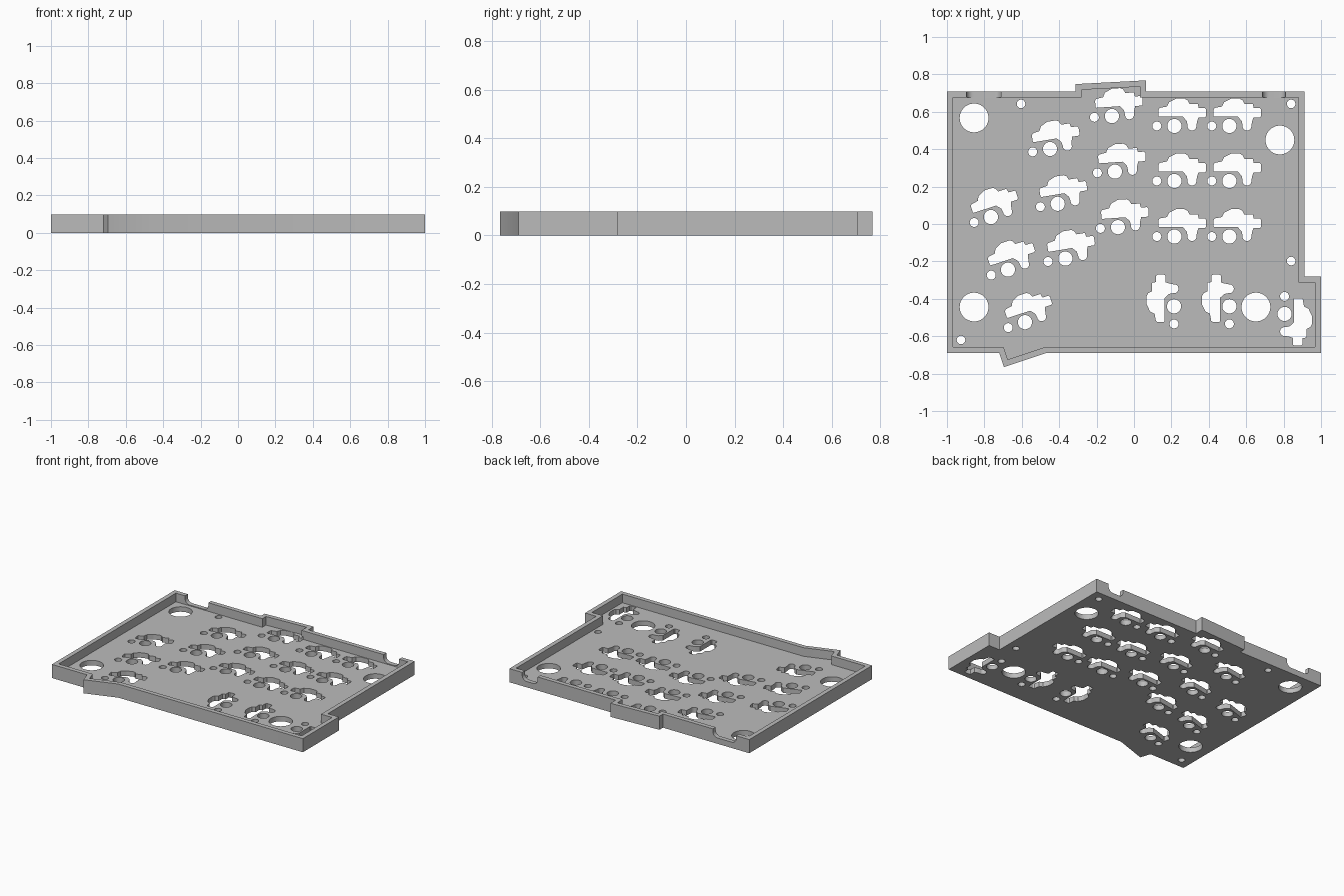
import bpy
import bmesh
from math import cos, sin, pi, radians
from mathutils import Matrix, Vector

if "Cube" in bpy.data.objects:
    bpy.data.objects.remove(bpy.data.objects["Cube"])

HEIGHT, FLOOR, WALL = 0.098, 0.036, 0.032


def arc(cx, cy, r, a0=0, a1=360, n=32):
    """Points along an arc; a full circle leaves out the repeated end point."""
    full = a1 - a0 == 360
    count = n if full else n + 1
    return [(cx + r * cos(radians(a0 + (a1 - a0) * i / n)),
             cy + r * sin(radians(a0 + (a1 - a0) * i / n))) for i in range(count)]


def inset(points, d):
    """Mitred inward offset of a counter-clockwise outline."""
    result = []
    for i, p in enumerate(points):
        a, b, c = Vector(points[i - 1]), Vector(p), Vector(points[(i + 1) % len(points)])
        u, v = (b - a).normalized(), (c - b).normalized()
        n1, n2 = Vector((-u.y, u.x)), Vector((-v.y, v.x))
        result.append(tuple(b + (n1 + n2) * d / (1 + n1.dot(n2))))
    return result


def prisms(name, outlines, z0, z1, matrix=Matrix()):
    """One object made of closed vertical prisms."""
    bm = bmesh.new()
    for pts in outlines:
        low = [bm.verts.new((x, y, z0)) for x, y in pts]
        high = [bm.verts.new((x, y, z1)) for x, y in pts]
        bm.faces.new(low[::-1])
        bm.faces.new(high)
        for i in range(len(pts)):
            j = (i + 1) % len(pts)
            bm.faces.new((low[i], low[j], high[j], high[i]))
    bmesh.ops.transform(bm, matrix=matrix, verts=bm.verts)
    bmesh.ops.recalc_face_normals(bm, faces=bm.faces)
    mesh = bpy.data.meshes.new(name)
    bm.to_mesh(mesh)
    bm.free()
    obj = bpy.data.objects.new(name, mesh)
    bpy.context.collection.objects.link(obj)
    return obj


def cut(target, cutter):
    cutter.hide_render = True
    mod = target.modifiers.new("cut", 'BOOLEAN')
    mod.operation, mod.solver, mod.object = 'DIFFERENCE', 'EXACT', cutter
    bpy.ops.object.select_all(action='DESELECT')
    bpy.context.view_layer.objects.active = target
    target.select_set(True)
    bpy.ops.object.modifier_apply(modifier=mod.name)
    bpy.data.objects.remove(cutter)


# Tray outline, counter-clockwise
outline = [(-1, -.69), (-.72, -.69), (-.695, -.765), (-.47, -.69), (1, -.69), (1, -.28),
           (.912, -.28), (.912, .708), (.065, .708), (.065, .768), (-.312, .748),
           (-.312, .708), (-1, .708)]
case = prisms("tray_case", [outline], 0, HEIGHT)
cut(case, prisms("cavity", [inset(outline, WALL)], FLOOR, HEIGHT + .1))

# Socket opening, relative to its switch hole; the foot is a rounded pin recess
socket = ([(-.08, .05), (.045, .05), (.066, .027)]
          + arc(.094, 0, .024, 170, 370, 12)
          + [(.122, .027), (.128, .045), (.165, .045), (.169, .055), (.169, .088), (.163, .096),
             (.13, .096), (.125, .118), (.08, .118), (.07, .138), (.055, .146), (.01, .146),
             (-.028, .128), (-.04, .104), (-.078, .097), (-.084, .088), (-.084, .055)])

# Switch positions as (x, y, turn in degrees)
switches = [(x, y, 0) for x in (.216, .51) for y in (.524, .23, -.067)]
switches += [(-.118 + .016 * i, .577 - .297 * i, 4) for i in range(3)]
switches += [(-.449 + .041 * i, .401 - .293 * i, 9.5) for i in range(3)]
switches += [(-.765 + .091 * i, .037 - .281 * i, 18) for i in range(3)]
switches += [(.214, -.44, 90), (.51, -.44, 90), (.805, -.481, -90)]

holes = []
for x, y, turn in switches:
    c, s = cos(radians(turn)), sin(radians(turn))
    for shape in (arc(0, 0, .038), arc(-.094, 0, .024, n=24), socket):
        holes.append([(x + c * u - s * v, y + s * u + c * v) for u, v in shape])

# Large round openings and small screw holes
for x, y in ((-.855, .567), (.78, .449), (-.855, -.444), (.652, -.444)):
    holes.append(arc(x, y, .077, n=48))
for x, y in ((-.604, .642), (.84, .642), (.84, -.198), (-.925, -.62)):
    holes.append(arc(x, y, .023, n=24))
cut(case, prisms("floor_holes", holes, -.1, FLOOR + .02))

# Rounded notches in the back wall
notches = []
for x0, x1 in ((-.895, -.71), (.687, .81)):
    r, low = .036, .042
    notches.append(arc(x0 + r, low + r, r, 180, 270, 10)
                   + arc(x1 - r, low + r, r, 270, 360, 10)
                   + [(x1, .2), (x0, .2)])
cut(case, prisms("back_notches", notches, -.74, -.65, Matrix.Rotation(pi / 2, 4, 'X')))

# Grey plastic
grey = bpy.data.materials.new("grey_plastic")
grey.use_nodes = True
colour = (.5, .5, .5, 1)
grey.diffuse_color = colour
grey.node_tree.nodes["Principled BSDF"].inputs["Base Color"].default_value = colour
case.data.materials.clear()
case.data.materials.append(grey)
for face in case.data.polygons:
    face.material_index = 0
bpy.ops.object.shade_smooth_by_angle(angle=radians(25))
